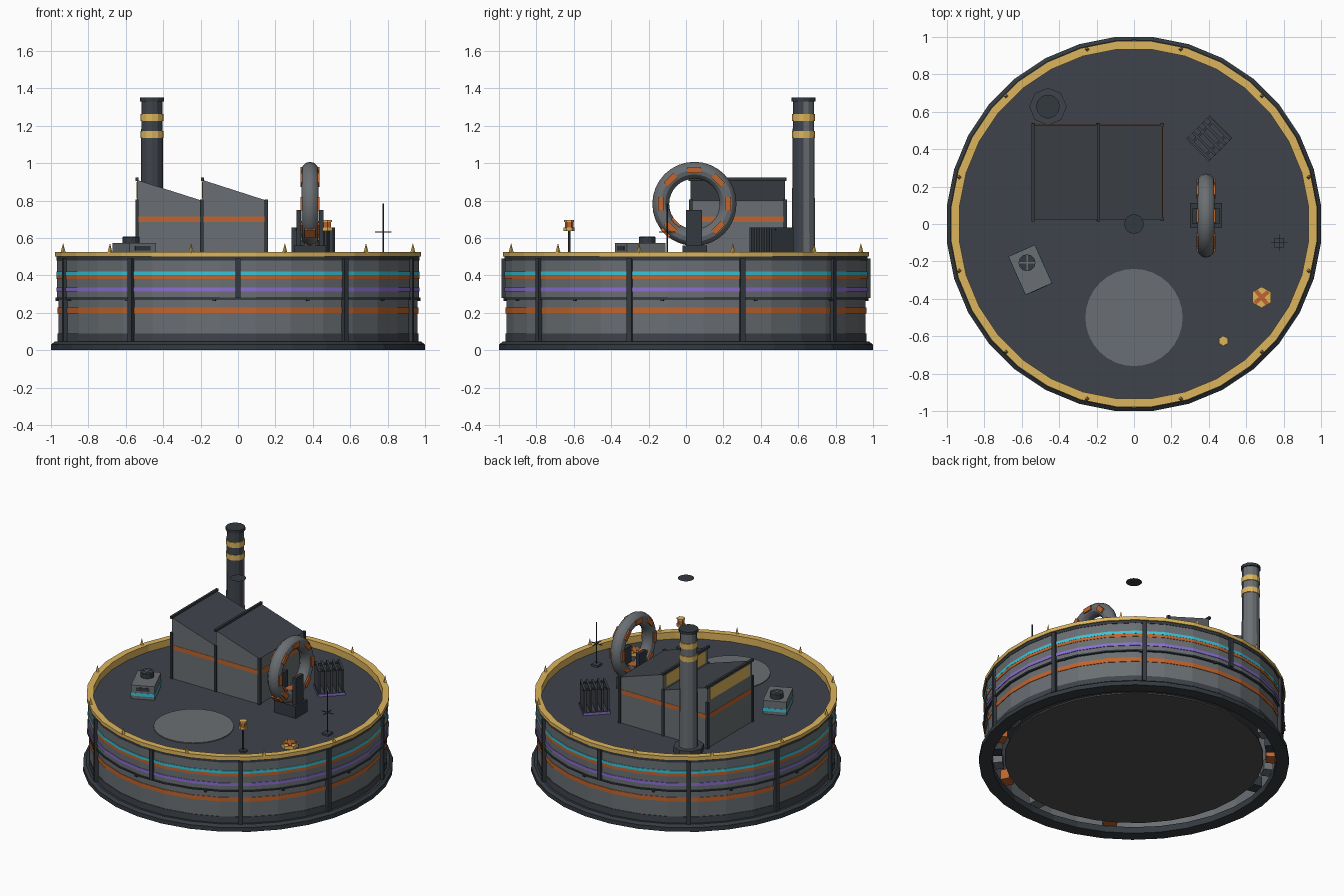
import bpy, bmesh, math
from mathutils import Matrix, Vector

cube = bpy.data.objects.get("Cube")
if cube:
    bpy.data.objects.remove(cube, do_unlink=True)


def material(name, hexcode):
    m = bpy.data.materials.new(name)
    m.use_nodes = True
    srgb = [int(hexcode[i:i + 2], 16) / 255 for i in (0, 2, 4)]
    col = [((c + 0.055) / 1.055) ** 2.4 if c > 0.04 else c / 12.92 for c in srgb] + [1]
    m.diffuse_color = col
    m.node_tree.nodes["Principled BSDF"].inputs["Base Color"].default_value = col
    return m


DECK = material("deck slate", "3f444b")
FRAME = material("frame charcoal", "343a40")
WALL = material("wall grey", "6a6f73")
GOLD = material("gold", "dcb45c")
ORANGE = material("orange", "c0642e")
CYAN = material("cyan", "38c4d8")
PURPLE = material("purple", "8a6fd0")
BLACK = material("underside grey", "505050")


def finish(name, bm, mats):
    bmesh.ops.recalc_face_normals(bm, faces=bm.faces)
    me = bpy.data.meshes.new(name)
    bm.to_mesh(me)
    bm.free()
    for m in mats:
        me.materials.append(m)
    ob = bpy.data.objects.new(name, me)
    bpy.context.collection.objects.link(ob)
    return ob


def box(name, size, loc, mat, rot=None):
    bm = bmesh.new()
    mtx = Matrix.Translation(loc) @ (rot or Matrix()) @ Matrix.Diagonal((*size, 1))
    bmesh.ops.create_cube(bm, size=1, matrix=mtx)
    return finish(name, bm, [mat])


def span(name, x, y, z, mat):
    ends = (x, y, z)
    return box(name, [b - a for a, b in ends], [(a + b) / 2 for a, b in ends], mat)


def cyl(name, xy, r, z, mat, n=12, top=None):
    bm = bmesh.new()
    mtx = Matrix.Translation((*xy, sum(z) / 2))
    bmesh.ops.create_cone(bm, cap_ends=True, segments=n, radius1=r,
                          radius2=r if top is None else top, depth=z[1] - z[0], matrix=mtx)
    return finish(name, bm, [mat])


def lathe(name, rows, mat, n=32):
    """Turn a closed loop of (radius, height) points into a ring with flats on the axes."""
    bm = bmesh.new()
    rings = []
    for r, z in rows:
        angs = [2 * math.pi * (i + 0.5) / n for i in range(n)]
        rings.append([bm.verts.new((r * math.cos(a), r * math.sin(a), z)) for a in angs])
    for k in range(len(rows)):
        a, b = rings[k], rings[(k + 1) % len(rows)]
        for i in range(n):
            j = (i + 1) % n
            bm.faces.new((a[i], a[j], b[j], b[i]))
    return finish(name, bm, [mat])


def ring(name, r_in, r_out, z, mat):
    return lathe(name, [(r_in, z[0]), (r_out, z[0]), (r_out, z[1]), (r_in, z[1])], mat)


def turn(deg, axis="Z"):
    return Matrix.Rotation(math.radians(deg), 4, axis)


def polar(r, deg, z):
    return (r * math.cos(math.radians(deg)), r * math.sin(math.radians(deg)), z)


# Drum: foot ring, two wall tiers, ledge, rim and deck
FLOOR = 0.475
lathe("foot_ring", [(0.92, 0), (1.005, 0), (1.005, 0.03), (0.985, 0.045), (0.92, 0.045)], FRAME)
ring("lower_wall", 0.945, 0.965, (0.04, 0.28), WALL)
ring("lower_skirt", 0.95, 0.969, (0.045, 0.09), DECK)
ring("upper_wall", 0.945, 0.972, (0.28, 0.49), WALL)
ring("ledge", 0.95, 0.98, (0.272, 0.282), FRAME)
ring("rim_base", 0.945, 0.975, (0.48, 0.5), FRAME)
ring("gold_rim", 0.938, 0.982, (0.5, 0.525), GOLD)
ring("gold_rim_lining", 0.938, 0.95, (FLOOR, 0.5), GOLD)
cyl("deck", (0, 0), 0.947, (FLOOR - 0.02, FLOOR), DECK, 32)
cyl("underside_floor", (0, 0), 0.84, (0.03, 0.04), BLACK, 32)

# Coloured wall bands
ring("lower_orange_band", 0.96, 0.969, (0.197, 0.227), ORANGE)
ring("purple_band", 0.965, 0.976, (0.313, 0.334), PURPLE)
ring("upper_orange_band", 0.965, 0.975, (0.380, 0.401), ORANGE)
ring("cyan_band", 0.965, 0.976, (0.401, 0.421), CYAN)

# Wall posts, shorter at front and back
for i in range(10):
    a = -90 + 36 * i
    low = 0.28 if i % 5 == 0 else 0.045
    box("wall_post", (0.03, 0.028, 0.49 - low), polar(0.971, a, (0.49 + low) / 2), FRAME, turn(a))

# Rim spikes and small ledge lamps
for i in range(12):
    a = 15 + 30 * i
    cyl("rim_spike", polar(0.968, a, 0)[:2], 0.014, (0.52, 0.572), GOLD, 4, 0)
    box("ledge_lamp", (0.012, 0.016, 0.01), polar(0.976, a + 30 / 4, 0.267), FRAME, turn(a + 30 / 4))

# Machinery between underside floor and wall
for i, a in enumerate((-62, -48, -37, -26, -12, 60, 95, 122, 134, 143, 154, 168, 240, 275)):
    box("underside_machine", (0.06, 0.09, 0.07), polar(0.885, a, 0.08),
        (ORANGE, WALL, FRAME)[i % 3], turn(a))

# Landing pad
cyl("landing_pad", (0, -0.5), 0.26, (FLOOR, FLOOR + 0.006), WALL, 32)

# Sawtooth workshop
Y0, Y1 = 0.025, 0.53
for x0, x1 in ((-0.54, -0.195), (-0.19, 0.152)):
    bm = bmesh.new()
    outline = [(x0, FLOOR), (x1, FLOOR), (x1, 0.8), (x0, 0.91)]
    face = bm.faces.new([bm.verts.new((x, Y0, z)) for x, z in outline])
    new = bmesh.ops.extrude_face_region(bm, geom=[face])["geom"]
    bmesh.ops.translate(bm, vec=(0, Y1 - Y0, 0), verts=[v for v in new if isinstance(v, bmesh.types.BMVert)])
    bmesh.ops.recalc_face_normals(bm, faces=bm.faces)
    for f in bm.faces:
        f.material_index = 1 if f.normal.z > 0.5 else 0
    finish("workshop_bay", bm, [WALL, DECK])
    span("ridge_cap", (x0 - 0.008, x0 + 0.008), (Y0 - 0.012, Y1 + 0.008), (0.905, 0.922), FRAME)
    span("roof_window", (x0 - 0.003, x0 + 0.002), (Y0 + 0.03, Y1 - 0.03), (0.812, 0.898), GOLD)
span("workshop_band", (-0.542, 0.154), (Y0 - 0.002, Y1 + 0.002), (0.685, 0.715), ORANGE)
for x in (-0.54, -0.193, 0.152):
    for y in (Y0, Y1):
        box("workshop_post", (0.018, 0.018, 0.805 - FLOOR), (x, y, (0.805 + FLOOR) / 2), FRAME)

# Chimney with sooty front, gold bands and plinth
CH = (-0.46, 0.628)
cyl("chimney_plinth", CH, 0.1, (FLOOR, 0.515), DECK, 8)
stack = cyl("chimney_stack", CH, 0.063, (0.5, 1.335), WALL, 12, 0.056)
stack.data.materials.append(DECK)
for p in stack.data.polygons:
    p.material_index = 1 if p.normal.y < -0.2 else 0
for z in (1.135, 1.225):
    cyl("chimney_band", CH, 0.062, (z, z + 0.038), GOLD)
cyl("chimney_cap", CH, 0.064, (1.33, 1.35), FRAME)

# Flat floating disc
bm = bmesh.new()
bmesh.ops.create_circle(bm, cap_ends=True, segments=16, radius=0.052,
                        matrix=Matrix.Translation((0, 0, 1.346)))
finish("floating_disc", bm, [FRAME])

# Upright ring with clamps on a pedestal
C = Vector((0.385, 0.045, 0.782))
bpy.ops.mesh.primitive_torus_add(major_radius=0.18, minor_radius=0.045, major_segments=32,
                                 minor_segments=12, location=C, rotation=(0, math.pi / 2, 0))
gate = bpy.context.object
gate.name = "upright_ring"
gate.data.materials.append(WALL)
bpy.ops.object.shade_smooth_by_angle()
for i in range(8):
    rot = turn(45 * i, "X")
    at = C + rot @ Vector((0, 0, 0.18))
    box("ring_clamp", (0.1, 0.072, 0.032), at, ORANGE, rot)
    if i in (3, 4):
        box("ring_foot_clamp", (0.06, 0.06, 0.093), at, ORANGE, rot)
span("ring_pedestal", (0.3, 0.47), (-0.02, 0.112), (FLOOR, 0.56), FRAME)
for x in (0.325, 0.445):
    box("ring_support", (0.025, 0.085, 0.2), (x, 0.042, 0.65), FRAME)

# Radiator with fins
R = Matrix.Translation((0.402, 0.457, 0)) @ turn(135)
box("radiator_base", (0.172, 0.18, 0.016), R @ Vector((0, 0, 0.483)), PURPLE, turn(135))
box("radiator_tray", (0.17, 0.178, 0.006), R @ Vector((0, 0, 0.493)), DECK, turn(135))
for k in range(5):
    box("radiator_fin", (0.165, 0.014, 0.16), R @ Vector((0, -0.076 + 0.038 * k, 0.575)), DECK, turn(135))
for x in (-0.05, 0.05):
    box("radiator_bar", (0.012, 0.17, 0.012), R @ Vector((x, 0, 0.645)), FRAME, turn(135))

# Ventilation unit
V = turn(24)
VC = Vector((-0.555, -0.245, (0.572 + FLOOR) / 2))
box("vent_unit", (0.155, 0.225, 0.572 - FLOOR), VC, WALL, V)
box("vent_stripe", (0.158, 0.228, 0.022), (*VC.xy, 0.508), CYAN, V)
box("vent_grille", (0.09, 0.004, 0.025), VC + V @ Vector((0, -0.113, 0.022)), FRAME, V)
cyl("vent_fan", (-0.572, -0.207), 0.045, (0.57, 0.605), FRAME)
for a in (0, 90):
    box("fan_blade", (0.085, 0.008, 0.004), (-0.572, -0.207, 0.606), WALL, turn(a))

# Valve hatch
HX = (0.682, -0.392)
cyl("hatch", HX, 0.057, (FLOOR, 0.497), GOLD, 6)
for a in (40, 130):
    box("hatch_handle", (0.095, 0.022, 0.01), (*HX, 0.5), ORANGE, turn(a))

# Signal lantern
LP = (0.478, -0.625)
cyl("lantern_foot", LP, 0.028, (FLOOR, 0.485), FRAME, 6)
cyl("lantern_pole", LP, 0.007, (FLOOR, 0.64), FRAME, 6)
cyl("lantern_tray", LP, 0.03, (0.638, 0.655), GOLD, 6)
cyl("lantern_light", LP, 0.023, (0.655, 0.684), ORANGE, 6)
cyl("lantern_cap", LP, 0.027, (0.684, 0.695), GOLD, 6)

# Antenna
AN = (0.777, -0.1)
box("antenna_foot", (0.05, 0.05, 0.015), (*AN, FLOOR + 0.007), DECK)
cyl("antenna_mast", AN, 0.004, (FLOOR, 0.785), FRAME, 6)
for size in ((0.09, 0.004, 0.005), (0.004, 0.09, 0.005)):
    box("antenna_arm", size, (*AN, 0.632), DECK)
